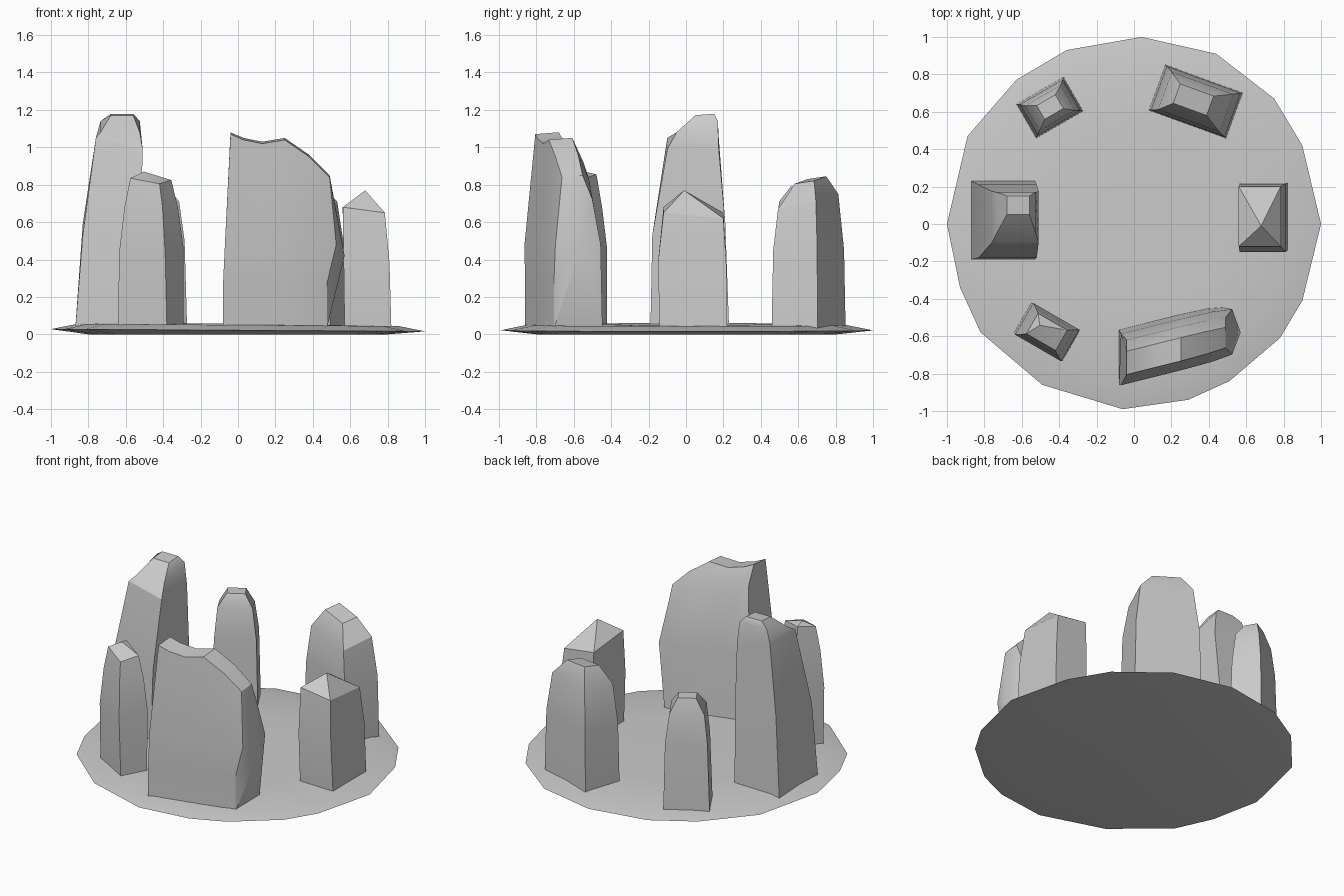
import bpy, bmesh, math

stone_mat = bpy.data.materials.new("stone_grey")
stone_mat.diffuse_color = (0.6, 0.6, 0.6, 1)


def loft(name, rings, apex=None, angle=30):
    """Skin a list of equal-length closed rings and cap both ends."""
    bm = bmesh.new()
    rows = [[bm.verts.new(p) for p in r] for r in rings]
    n = len(rows[0])
    for a, b in zip(rows, rows[1:]):
        for i in range(n):
            j = (i + 1) % n
            bm.faces.new((a[i], a[j], b[j], b[i]))
    bm.faces.new(rows[0][::-1])
    if apex:
        tip = bm.verts.new(apex)
        for i in range(n):
            bm.faces.new((rows[-1][i], rows[-1][(i + 1) % n], tip))
    else:
        bm.faces.new(rows[-1])
    bmesh.ops.recalc_face_normals(bm, faces=bm.faces)
    me = bpy.data.meshes.new(name)
    bm.to_mesh(me)
    bm.free()
    me.materials.append(stone_mat)
    ob = bpy.data.objects.new(name, me)
    bpy.context.collection.objects.link(ob)
    bpy.ops.object.select_all(action='DESELECT')
    ob.select_set(True)
    bpy.context.view_layer.objects.active = ob
    bpy.ops.object.shade_smooth_by_angle(angle=math.radians(angle))
    return ob


def stone(name, centre, turn, levels, apex=None):
    """Upright stone; level = u0, u1, v0, v1, z, tilt along u, tilt along v."""
    c, s = math.cos(math.radians(turn)), math.sin(math.radians(turn))

    def place(u, v, z):
        return (centre[0] + u * c - v * s, centre[1] + u * s + v * c, z)

    rings = []
    for u0, u1, v0, v1, z, tu, tv in levels:
        rings.append([place(u0, v0, z - tu - tv), place(u1, v0, z + tu - tv),
                      place(u1, v1, z + tu + tv), place(u0, v1, z - tu + tv)])
    return loft(name, rings, place(*apex) if apex else None)


# ground: irregular low mound
rim = [(0.04, 1), (-0.36, 0.93), (-0.63, 0.77), (-0.89, 0.47), (-1, 0),
       (-0.93, -0.34), (-0.82, -0.58), (-0.49, -0.86), (-0.06, -0.99),
       (0.29, -0.94), (0.51, -0.84), (0.78, -0.61), (0.9, -0.41), (1, 0),
       (0.9, 0.42), (0.75, 0.67), (0.44, 0.91)]
loft("ground_mound",
     [[(x * k, y * k, z - 0.006 * x * (z > 0)) for x, y in rim]
      for k, z in ((0.8, 0), (1, 0.022), (0.86, 0.05), (0.5, 0.056))],
     apex=(0, 0, 0.056))

# tall stone on the left, leaning inwards
stone("left_stone", (0, 0), 0, [
    (-0.87, -0.53, -0.19, 0.23, 0.03, 0, 0),
    (-0.83, -0.52, -0.18, 0.21, 0.56, 0, 0.03),
    (-0.76, -0.51, -0.10, 0.175, 1.02, -0.03, 0),
    (-0.735, -0.525, -0.05, 0.17, 1.11, 0, 0.03),
    (-0.68, -0.56, 0.05, 0.15, 1.175, 0, 0.004)])

# slim stone front left
stone("front_left_stone", (-0.465, -0.575), -30, [
    (-0.15, 0.15, -0.09, 0.09, 0.03, 0, 0),
    (-0.14, 0.145, -0.10, 0.095, 0.45, 0, 0.02),
    (-0.115, 0.12, -0.085, 0.08, 0.68, 0, 0),
    (-0.09, 0.09, -0.065, 0.06, 0.83, -0.015, 0.01)], apex=(-0.05, 0.01, 0.87))

# stone on the right with a pointed top
stone("right_stone", (0, 0), 0, [
    (0.57, 0.82, -0.14, 0.22, 0.03, 0, 0),
    (0.565, 0.81, -0.15, 0.215, 0.38, 0, 0),
    (0.56, 0.785, -0.12, 0.20, 0.65, -0.015, -0.015)], apex=(0.68, -0.01, 0.77))

# broad stone back right
stone("back_right_stone", (0.33, 0.655), -20, [
    (-0.22, 0.22, -0.13, 0.13, 0.03, 0, 0),
    (-0.21, 0.21, -0.125, 0.125, 0.45, 0, 0),
    (-0.175, 0.175, -0.11, 0.105, 0.71, -0.02, 0.02),
    (-0.11, 0.08, -0.05, 0.06, 0.825, -0.012, 0.008)])

# small stone back left
stone("back_left_stone", (-0.45, 0.622), 30, [
    (-0.145, 0.145, -0.105, 0.105, 0.03, 0, 0),
    (-0.13, 0.135, -0.095, 0.095, 0.5, 0, 0),
    (-0.11, 0.11, -0.08, 0.075, 0.70, 0, -0.01),
    (-0.055, 0.06, -0.04, 0.045, 0.79, 0, 0)])

# wide slab at the front: stations from left to right
# (x at foot, x at middle, x at top, top height, thickness)
stations = [(-0.08, -0.07, -0.04, 1.08, 1.0), (0.05, 0.05, 0.03, 1.05, 1.0),
            (0.14, 0.14, 0.13, 1.03, 1.0), (0.25, 0.26, 0.25, 1.05, 1.0),
            (0.39, 0.42, 0.38, 0.96, 0.97), (0.475, 0.525, 0.49, 0.85, 0.88)]


def slab_section(xb, xm, xt, zt, k):
    profile = [(xb, -0.13, 0.03), (xb, -0.13, 0.27), (xm, -0.135, 0.48),
               (xt, -0.085, zt - 0.01), (xt, 0.04, zt), (xt, 0.10, zt - 0.13),
               (xm, 0.14, 0.48), (xb, 0.165, 0.03)]
    return [(x, -0.655 + 0.25 * (x - 0.22) + v * k, z) for x, v, z in profile]


slab = [slab_section(*s) for s in stations]
loft("front_slab", slab, apex=(0.57, -0.58, 0.42))
